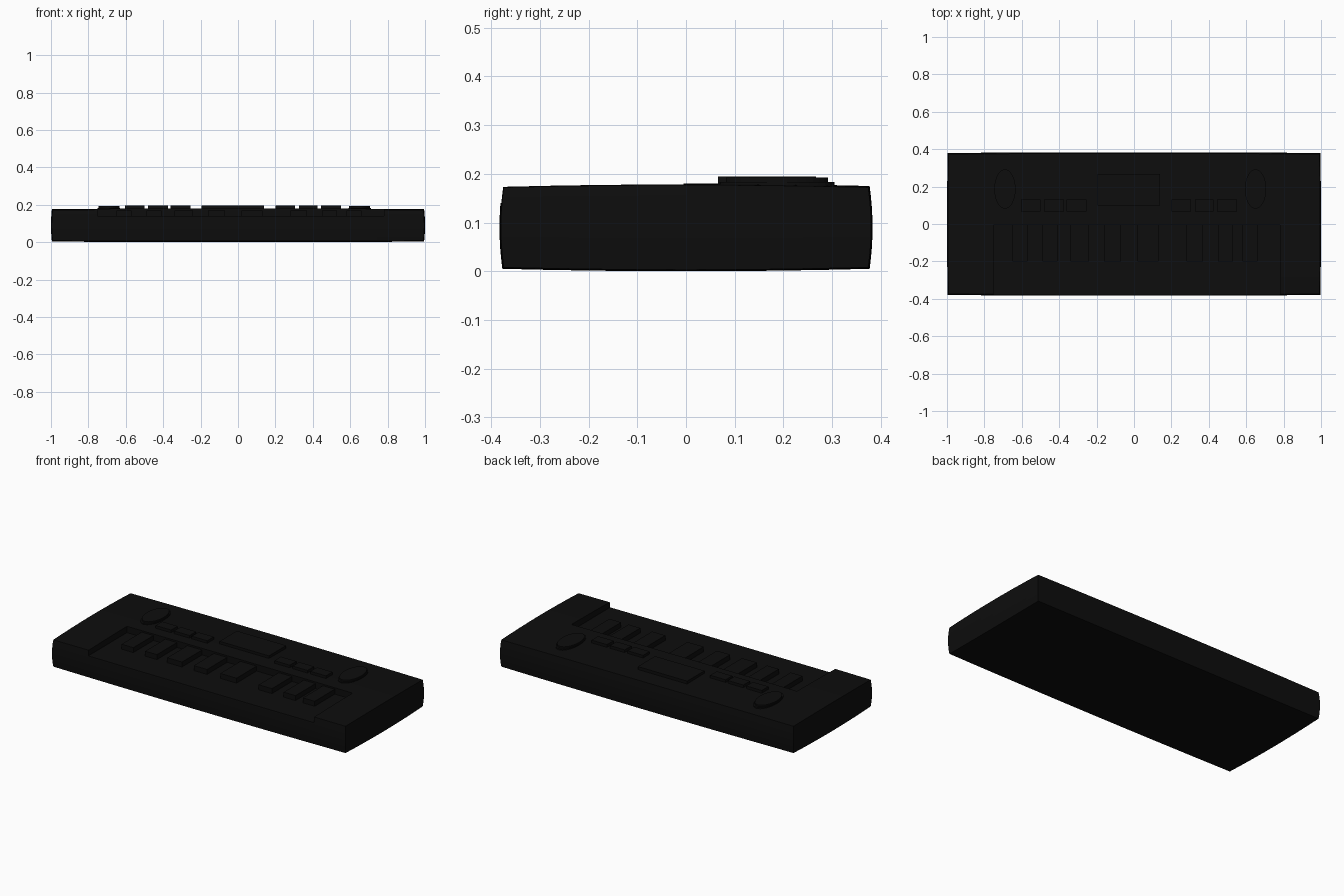
import bpy, bmesh

if "Cube" in bpy.data.objects:
    bpy.data.objects.remove(bpy.data.objects["Cube"])

black = bpy.data.materials.new("black_plastic")
black.diffuse_color = (0.004, 0.004, 0.004, 1)
black.use_nodes = True
black.node_tree.nodes["Principled BSDF"].inputs["Base Color"].default_value = black.diffuse_color


def finish(bm, name):
    bmesh.ops.recalc_face_normals(bm, faces=bm.faces)
    me = bpy.data.meshes.new(name)
    bm.to_mesh(me)
    bm.free()
    ob = bpy.data.objects.new(name, me)
    bpy.context.collection.objects.link(ob)
    me.materials.append(black)
    return ob


def box(name, x0, x1, y0, y1, z0, z1):
    bm = bmesh.new()
    bmesh.ops.create_cube(bm, size=1)
    for v in bm.verts:
        v.co.x = x0 if v.co.x < 0 else x1
        v.co.y = y0 if v.co.y < 0 else y1
        v.co.z = z0 if v.co.z < 0 else z1
    return finish(bm, name)


def oval(bm, x, y, rx, ry, z0, z1):
    new = bmesh.ops.create_cone(bm, segments=32, radius1=1, radius2=1,
                                depth=1, cap_ends=True)["verts"]
    for v in new:
        v.co = (x + v.co.x * rx, y + v.co.y * ry, z0 if v.co.z < 0 else z1)


# Case: a box whose faces bulge slightly outwards
bm = bmesh.new()
bmesh.ops.create_cube(bm, size=2)
bmesh.ops.subdivide_edges(bm, edges=bm.edges[:], cuts=7, use_grid_fill=True)
for v in bm.verts:
    a, b, c = v.co
    v.co.x = a * (1 - 0.004 * b * b - 0.005 * c * c)
    v.co.y = b * (0.383 - 0.003 * a * a - 0.006 * c * c)
    v.co.z = 0.09 + c * (0.09 - 0.003 * a * a - 0.005 * b * b)
case = finish(bm, "case")

# Key bed cut into the front of the case
cutter = box("key_bed_cutter", -0.75, 0.78, -0.6, -0.005, 0.14, 0.3)
cutter.hide_render = True
cutter.hide_viewport = True
cut = case.modifiers.new("key_bed", "BOOLEAN")
cut.operation = "DIFFERENCE"
cut.solver = "EXACT"
cut.object = cutter

# Raised keys at the back of the key bed
keys = [(-0.65, -0.57), (-0.49, -0.41), (-0.34, -0.24), (-0.16, -0.07),
        (0.02, 0.13), (0.28, 0.37), (0.45, 0.53), (0.58, 0.66)]
for i, (x0, x1) in enumerate(keys):
    box(f"black_key_{i + 1}", x0, x1, -0.2, -0.005, 0.13, 0.17)

# Display and buttons
box("display", -0.195, 0.14, 0.1, 0.267, 0.16, 0.195)
buttons = [(-0.605, -0.5), (-0.48, -0.375), (-0.36, -0.255),
           (0.2, 0.305), (0.325, 0.425), (0.445, 0.55)]
for i, (x0, x1) in enumerate(buttons):
    box(f"button_{i + 1}", x0, x1, 0.066, 0.13, 0.16, 0.195)

# Oval dials with a low base rim
for side, x in (("left", -0.69), ("right", 0.65)):
    bm = bmesh.new()
    oval(bm, x, 0.187, 0.06, 0.118, 0.16, 0.183)
    oval(bm, x, 0.187, 0.057, 0.105, 0.16, 0.192)
    finish(bm, f"dial_{side}")
